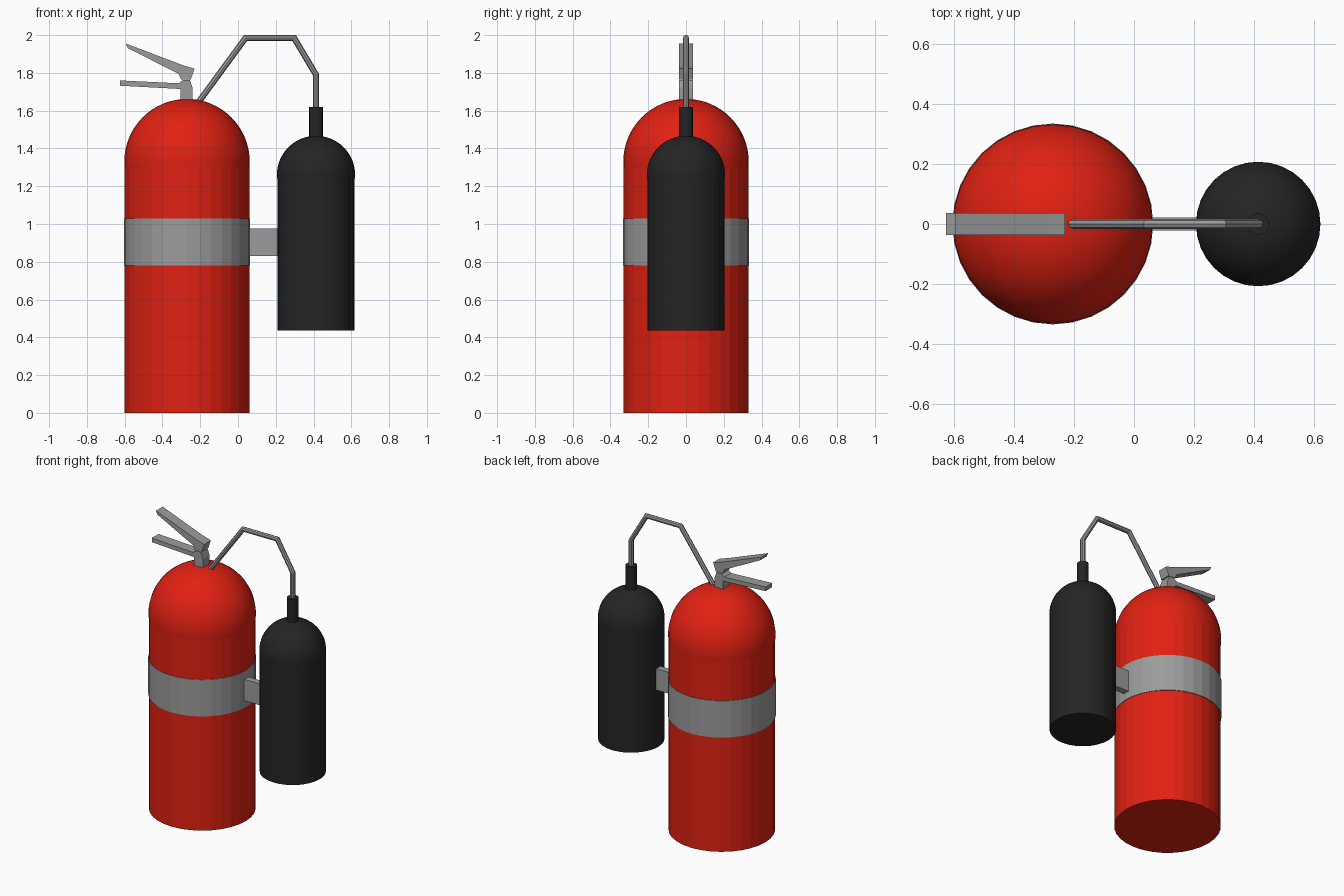
import bpy, bmesh
from math import sin, cos, pi
from mathutils import Vector

if "Cube" in bpy.data.objects:
    bpy.data.objects.remove(bpy.data.objects["Cube"])

SIDES = 32


def material(name, rgb):
    m = bpy.data.materials.new(name)
    m.diffuse_color = (*rgb, 1)
    m.use_nodes = True
    m.node_tree.nodes["Principled BSDF"].inputs["Base Color"].default_value = m.diffuse_color
    return m


red = material("red_paint", (0.75, 0.015, 0.006))
black = material("black_plastic", (0.018, 0.018, 0.018))
grey = material("grey_metal", (0.33, 0.33, 0.33))


def finish(name, bm, mat, smooth=False):
    bmesh.ops.recalc_face_normals(bm, faces=bm.faces)
    mesh = bpy.data.meshes.new(name)
    bm.to_mesh(mesh)
    bm.free()
    mesh.materials.append(mat)
    for p in mesh.polygons:
        p.use_smooth = smooth
    obj = bpy.data.objects.new(name, mesh)
    bpy.context.collection.objects.link(obj)
    return obj


def skin_rings(bm, rings):
    """Join successive vertex rings with quads and cap both ends."""
    for a, b in zip(rings, rings[1:]):
        n = len(a)
        for i in range(n):
            bm.faces.new((a[i], a[(i + 1) % n], b[(i + 1) % n], b[i]))
    bm.faces.new(rings[0])
    bm.faces.new(rings[-1])


def cylinder(name, x, r, z0, z1, mat, sides=SIDES):
    bm = bmesh.new()
    rings = [[bm.verts.new((x + r * cos(2 * pi * i / sides), r * sin(2 * pi * i / sides), z))
              for i in range(sides)] for z in (z0, z1)]
    skin_rings(bm, rings)
    return finish(name, bm, mat)


def dome(name, x, r, z, skirt, mat):
    """Upper half of a sphere, running slightly below its equator."""
    bm = bmesh.new()
    bmesh.ops.create_uvsphere(bm, u_segments=SIDES, v_segments=32, radius=r)
    low = [v for v in bm.verts if v.co.z < -skirt]
    bmesh.ops.delete(bm, geom=low, context='VERTS')
    bmesh.ops.translate(bm, verts=bm.verts, vec=(x, 0, z))
    return finish(name, bm, mat, smooth=True)


def extrude_profile(name, points, half, mat):
    """Side profile in x-z, thickened along y."""
    bm = bmesh.new()
    skin_rings(bm, [[bm.verts.new((x, y, z)) for x, z in points] for y in (-half, half)])
    return finish(name, bm, mat)


def mitred_tube(name, points, r, mat, sides=8):
    """Tube along an x-z path with mitred corners."""
    pts = [Vector((x, 0, z)) for x, z in points]
    dirs = [(b - a).normalized() for a, b in zip(pts, pts[1:])]
    bm = bmesh.new()
    rings = []
    for k, p in enumerate(pts):
        d0, d1 = dirs[max(k - 1, 0)], dirs[min(k, len(dirs) - 1)]
        t = (d0 + d1).normalized()
        across = Vector((-t.z, 0, t.x)) / t.dot(d1)
        rings.append([bm.verts.new(p + r * (cos(2 * pi * i / sides) * across
                                            + sin(2 * pi * i / sides) * Vector((0, 1, 0))))
                      for i in range(sides)])
    skin_rings(bm, rings)
    return finish(name, bm, mat)


# Main tank with strap
TX, HX = -0.27, 0.413
cylinder("tank_body", TX, 0.33, 0, 1.33, red)
dome("tank_dome", TX, 0.332, 1.33, 0.04, red)
cylinder("tank_strap", TX, 0.334, 0.78, 1.03, grey)

# Discharge horn with its neck
cylinder("horn_body", HX, 0.205, 0.435, 1.26, black)
dome("horn_dome", HX, 0.207, 1.26, 0.025, black)
cylinder("horn_neck", HX, 0.036, 1.44, 1.62, black, 16)

# Bracket joining horn to strap
extrude_profile("horn_bracket", [(0.04, 0.83), (0.23, 0.83), (0.23, 0.975), (0.04, 0.975)],
                0.022, grey)

# Valve with fixed carry handle
extrude_profile("carry_handle",
                [(-0.305, 1.63), (-0.24, 1.63), (-0.24, 1.72), (-0.255, 1.762),
                 (-0.29, 1.762), (-0.315, 1.745), (-0.625, 1.76), (-0.625, 1.732),
                 (-0.305, 1.715)], 0.036, grey)

# Squeeze lever
extrude_profile("squeeze_lever",
                [(-0.593, 1.955), (-0.29, 1.84), (-0.23, 1.822), (-0.25, 1.765),
                 (-0.30, 1.765), (-0.315, 1.795), (-0.585, 1.932)], 0.036, grey)

# Hose from valve to horn
mitred_tube("hose", [(-0.22, 1.63), (0.04, 1.985), (0.297, 1.985), (HX, 1.79), (HX, 1.58)],
            0.016, grey)
